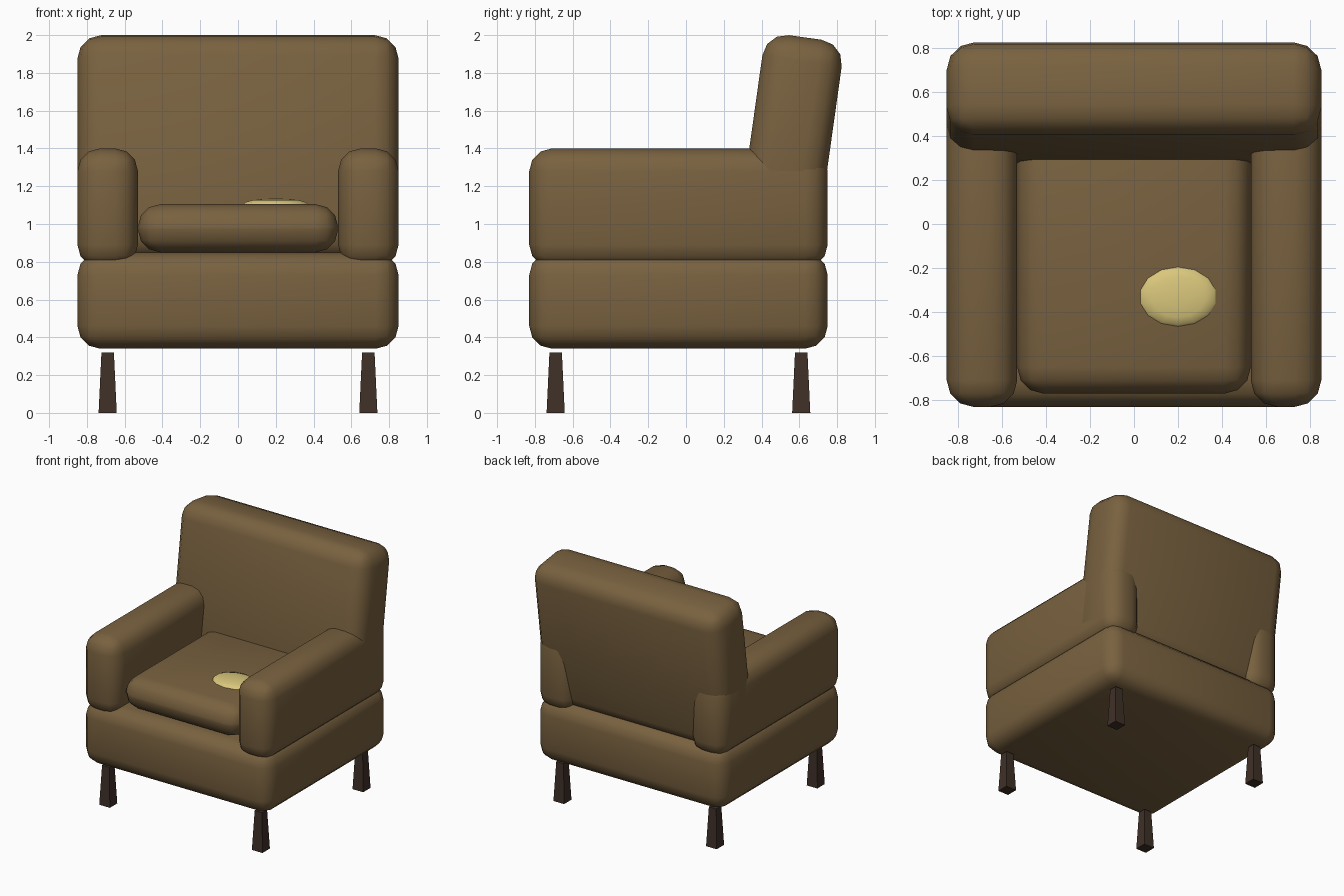
import bpy, math

cube = bpy.data.objects.get("Cube")
if cube:
    bpy.data.objects.remove(cube, do_unlink=True)


def material(name, colour):
    m = bpy.data.materials.new(name)
    m.use_nodes = True
    m.diffuse_color = (*colour, 1)
    m.node_tree.nodes["Principled BSDF"].inputs["Base Color"].default_value = (*colour, 1)
    return m


fabric = material("brown fabric", (0.19, 0.12, 0.05))
wood = material("dark wood", (0.05, 0.03, 0.021))
yellow = material("pale yellow", (0.70, 0.57, 0.20))


def finish(name, mat, angle=None):
    obj = bpy.context.object
    obj.name = obj.data.name = name
    obj.data.materials.append(mat)
    if angle:
        bpy.ops.object.shade_smooth_by_angle(angle=math.radians(angle))
    return obj


def padded_box(name, x, y, z, bevel=0.12):
    """Rounded upholstered block between the given ranges."""
    spans = (x, y, z)
    bpy.ops.mesh.primitive_cube_add(size=1, location=[(a + b) / 2 for a, b in spans])
    obj = bpy.context.object
    obj.scale = [b - a for a, b in spans]
    bpy.ops.object.transform_apply(location=False, rotation=False, scale=True)
    mod = obj.modifiers.new("Rounding", 'BEVEL')
    mod.width = bevel
    mod.segments = 3
    bpy.ops.object.modifier_apply(modifier=mod.name)
    return finish(name, fabric, 40)


# Base and seat
padded_box("seat_base", (-0.85, 0.85), (-0.83, 0.75), (0.34, 0.85))
padded_box("seat_cushion", (-0.53, 0.53), (-0.77, 0.42), (0.85, 1.105))

# Arms
for side, x in (("left", (0.53, 0.85)), ("right", (-0.85, -0.53))):
    padded_box(side + "_arm", x, (-0.83, 0.75), (0.77, 1.40))

# Backrest, leaning backwards
tilt = math.radians(8)
across, up = 0.349, 1.458
back = padded_box("backrest", (-0.85, 0.85), (-0.212, 0.212), (-0.598, 0.598), 0.125)
back.rotation_euler.x = -tilt
back.location = (0, across * math.cos(tilt) + up * math.sin(tilt),
                 up * math.cos(tilt) - across * math.sin(tilt))

# Flattened spot on the seat
bpy.ops.mesh.primitive_uv_sphere_add(segments=14, ring_count=8, radius=1,
                                     location=(0.2, -0.33, 1.105))
bpy.context.object.scale = (0.175, 0.135, 0.03)
bpy.ops.object.transform_apply(location=False, rotation=False, scale=True)
finish("seat_spot", yellow, 60)

# Square legs, wider at the foot
for side, x in (("left", 0.69), ("right", -0.69)):
    for end, y in (("front", -0.69), ("back", 0.61)):
        bpy.ops.mesh.primitive_cone_add(vertices=4, radius1=0.048 * math.sqrt(2),
                                        radius2=0.033 * math.sqrt(2), depth=0.32,
                                        location=(x, y, 0.16),
                                        rotation=(0, 0, math.radians(45)))
        finish(f"{end}_{side}_leg", wood)
